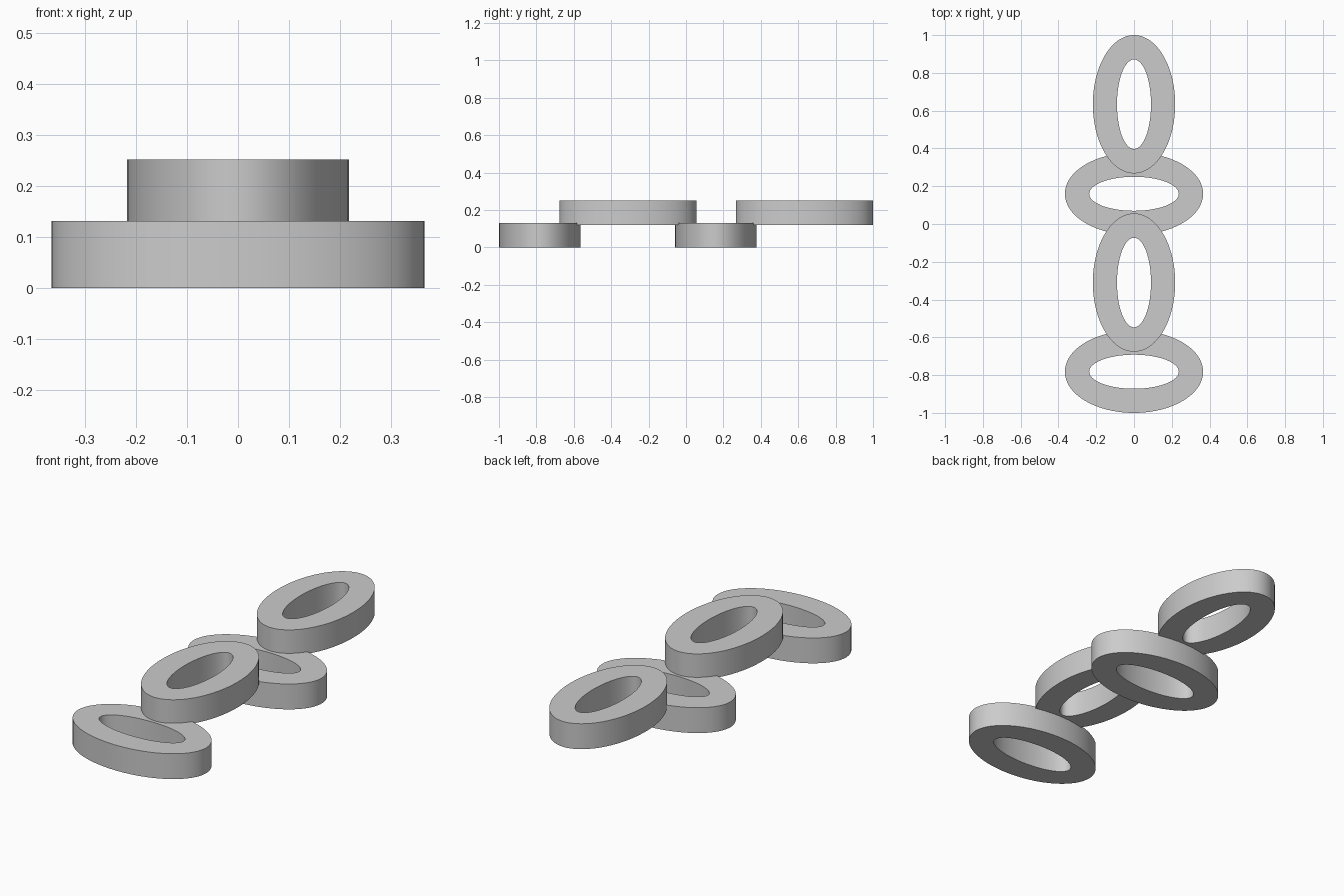
import bpy
import bmesh
from math import cos, sin, tau

cube = bpy.data.objects.get("Cube")
if cube:
    bpy.data.objects.remove(cube, do_unlink=True)

# Plain grey material
grey = bpy.data.materials.new("light grey")
grey.use_nodes = True
color = (0.6, 0.6, 0.6, 1)
grey.diffuse_color = color
grey.node_tree.nodes["Principled BSDF"].inputs["Base Color"].default_value = color

SEGMENTS = 96
LONG, SHORT = 0.366, 0.218              # outer radii of a link
HOLE_LONG, HOLE_SHORT = 0.237, 0.09     # hole radii
HEIGHT = 0.131


def ellipse(bm, rx, ry, z):
    return [bm.verts.new((rx * cos(tau * i / SEGMENTS), ry * sin(tau * i / SEGMENTS), z))
            for i in range(SEGMENTS)]


def add_link(name, y, z, lengthwise):
    """Flat oval ring with straight walls, long axis on y if lengthwise."""
    outer, hole = (LONG, SHORT), (HOLE_LONG, HOLE_SHORT)
    if lengthwise:
        outer, hole = outer[::-1], hole[::-1]
    bm = bmesh.new()
    loops = [ellipse(bm, *outer, 0), ellipse(bm, *outer, HEIGHT),
             ellipse(bm, *hole, HEIGHT), ellipse(bm, *hole, 0)]
    for k, a in enumerate(loops):
        b = loops[(k + 1) % len(loops)]
        for i in range(SEGMENTS):
            j = (i + 1) % SEGMENTS
            bm.faces.new((a[i], a[j], b[j], b[i]))
    bmesh.ops.recalc_face_normals(bm, faces=bm.faces)
    mesh = bpy.data.meshes.new(name)
    bm.to_mesh(mesh)
    bm.free()
    mesh.materials.append(grey)
    link = bpy.data.objects.new(name, mesh)
    link.location = (0, y, z)
    bpy.context.collection.objects.link(link)
    bpy.ops.object.select_all(action="DESELECT")
    link.select_set(True)
    bpy.context.view_layer.objects.active = link
    bpy.ops.object.shade_smooth_by_angle()


# Chain of alternating low crosswise and raised lengthwise links
add_link("front_lower_link", -0.782, 0, False)
add_link("front_upper_link", -0.310, 0.121, True)
add_link("back_lower_link", 0.160, 0, False)
add_link("back_upper_link", 0.634, 0.121, True)
